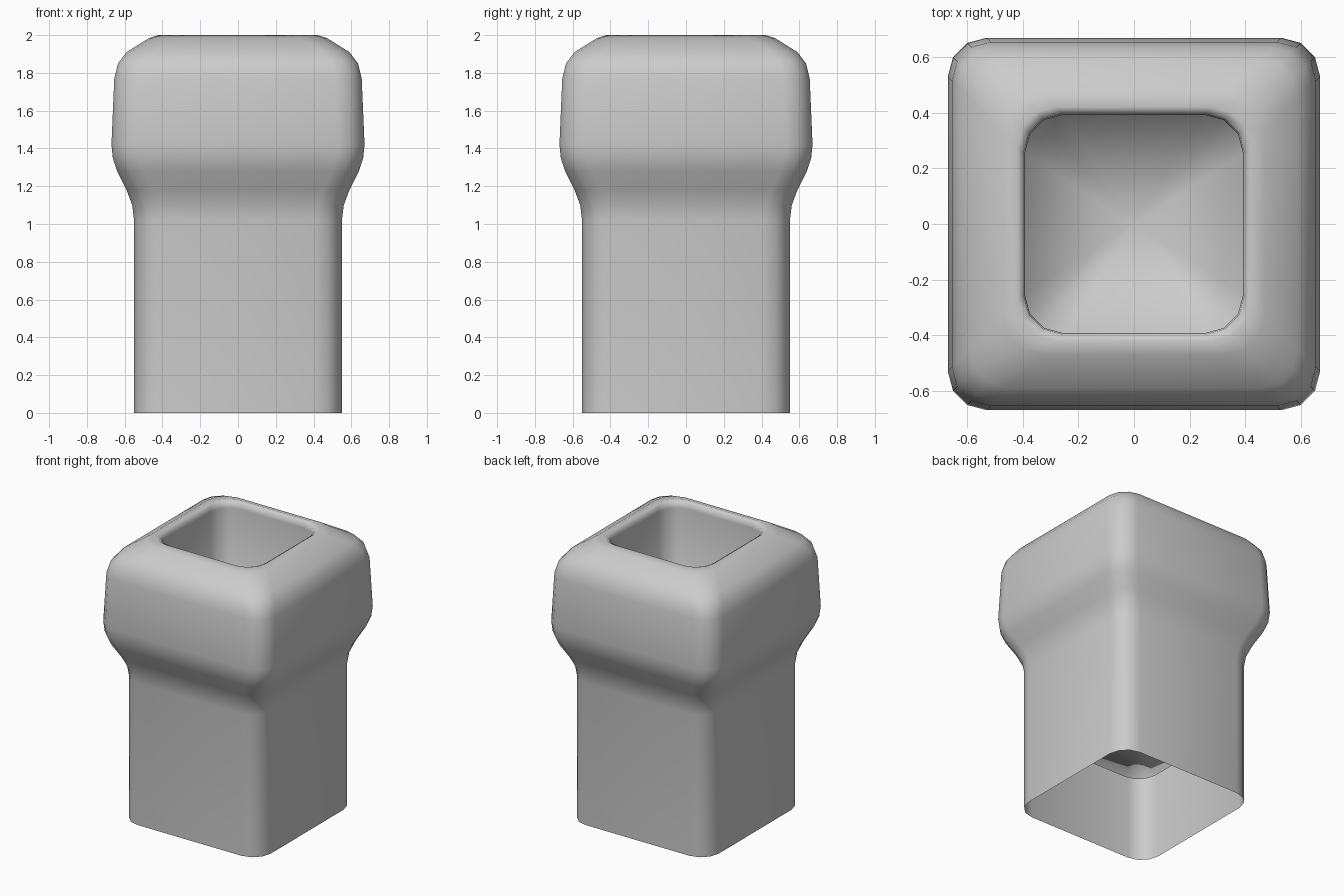
import bpy
import bmesh
from math import cos, sin, pi

cube = bpy.data.objects.get("Cube")
if cube:
    bpy.data.objects.remove(cube, do_unlink=True)

# Plain grey for the whole model
grey = bpy.data.materials.new("plain_grey")
grey.use_nodes = True
colour = (0.6, 0.6, 0.6, 1)
grey.diffuse_color = colour
grey.node_tree.nodes["Principled BSDF"].inputs["Base Color"].default_value = colour

CORNER = 0.14   # corner radius of every square section
STEPS = 3       # segments per rounded corner


def rounded_square(bm, half, z):
    """Ring of vertices around a square with rounded corners."""
    inner = half - CORNER
    ring = []
    for quarter in range(4):
        mid = pi / 4 + quarter * pi / 2
        cx = inner if cos(mid) > 0 else -inner
        cy = inner if sin(mid) > 0 else -inner
        for step in range(STEPS + 1):
            a = quarter * pi / 2 + step * pi / 2 / STEPS
            ring.append(bm.verts.new((cx + CORNER * cos(a), cy + CORNER * sin(a), z)))
    return ring


# Half width and height: shaft, flared neck, head, rim, then down the socket
profile = [
    (0.55, 0), (0.55, 1.02), (0.56, 1.1), (0.59, 1.18),
    (0.64, 1.28), (0.663, 1.35), (0.67, 1.42),
    (0.655, 1.77), (0.635, 1.85), (0.59, 1.91),
    (0.47, 1.985), (0.42, 2.0), (0.397, 1.985), (0.393, 1.95),
    (0.393, 0.48),
]

bm = bmesh.new()
rings = [rounded_square(bm, half, z) for half, z in profile]
count = len(rings[0])
for low, high in zip(rings, rings[1:]):
    for i in range(count):
        j = (i + 1) % count
        bm.faces.new((low[i], low[j], high[j], high[i]))

# Socket floor as a fan; the shaft stays open underneath
centre = bm.verts.new((0, 0, profile[-1][1]))
floor = rings[-1]
for i in range(count):
    bm.faces.new((floor[i], floor[(i + 1) % count], centre))

for face in bm.faces:
    face.smooth = True
mesh = bpy.data.meshes.new("square_post_socket")
bm.to_mesh(mesh)
bm.free()
mesh.materials.append(grey)
post = bpy.data.objects.new("square_post_socket", mesh)
bpy.context.collection.objects.link(post)
